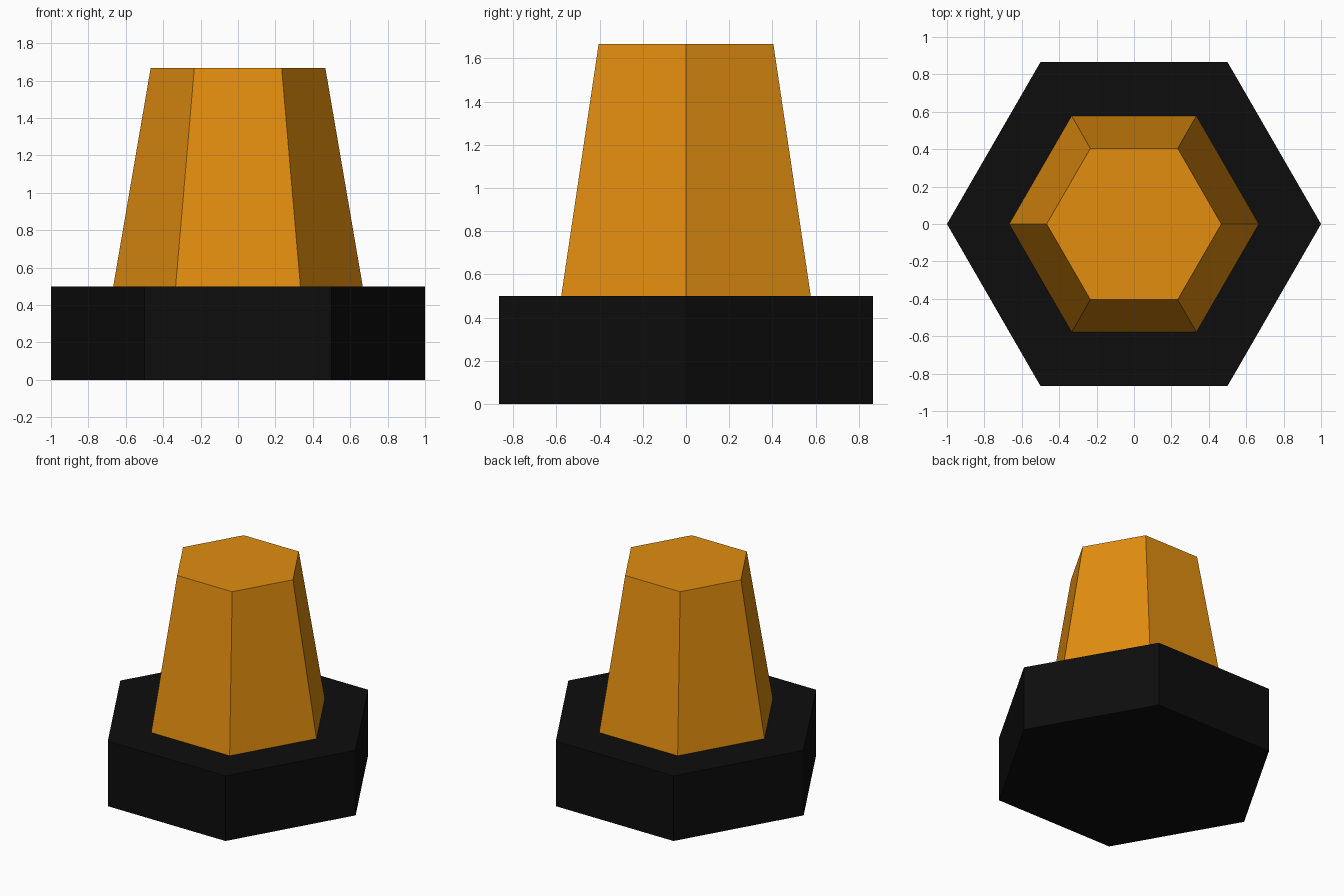
import bpy
import bmesh
from math import cos, sin, pi

if "Cube" in bpy.data.objects:
    bpy.data.objects.remove(bpy.data.objects["Cube"])

SIDES = 6


def material(name, color):
    mat = bpy.data.materials.new(name)
    mat.diffuse_color = color
    mat.use_nodes = True
    mat.node_tree.nodes["Principled BSDF"].inputs["Base Color"].default_value = mat.diffuse_color
    return mat


def hex_frustum(name, r_bottom, r_top, z_bottom, z_top, mat):
    """Closed six-sided solid with corners on the x axis."""
    bm = bmesh.new()
    rings = []
    for r, z in ((r_bottom, z_bottom), (r_top, z_top)):
        rings.append([bm.verts.new((r * cos(2 * pi * i / SIDES),
                                    r * sin(2 * pi * i / SIDES), z))
                      for i in range(SIDES)])
    low, high = rings
    bm.faces.new(low[::-1])
    bm.faces.new(high)
    for i in range(SIDES):
        j = (i + 1) % SIDES
        bm.faces.new((low[i], low[j], high[j], high[i]))
    mesh = bpy.data.meshes.new(name)
    bm.to_mesh(mesh)
    bm.free()
    mesh.materials.append(mat)
    obj = bpy.data.objects.new(name, mesh)
    bpy.context.collection.objects.link(obj)
    return obj


black = material("black", (0.004, 0.004, 0.004, 1))
amber = material("amber", (0.76, 0.27, 0.005, 1))

# Dark mounting base
hex_frustum("base", 1.0, 1.0, 0.0, 0.5, black)
# Tapered amber lens
hex_frustum("beacon_lens", 0.667, 0.467, 0.5, 1.667, amber)
